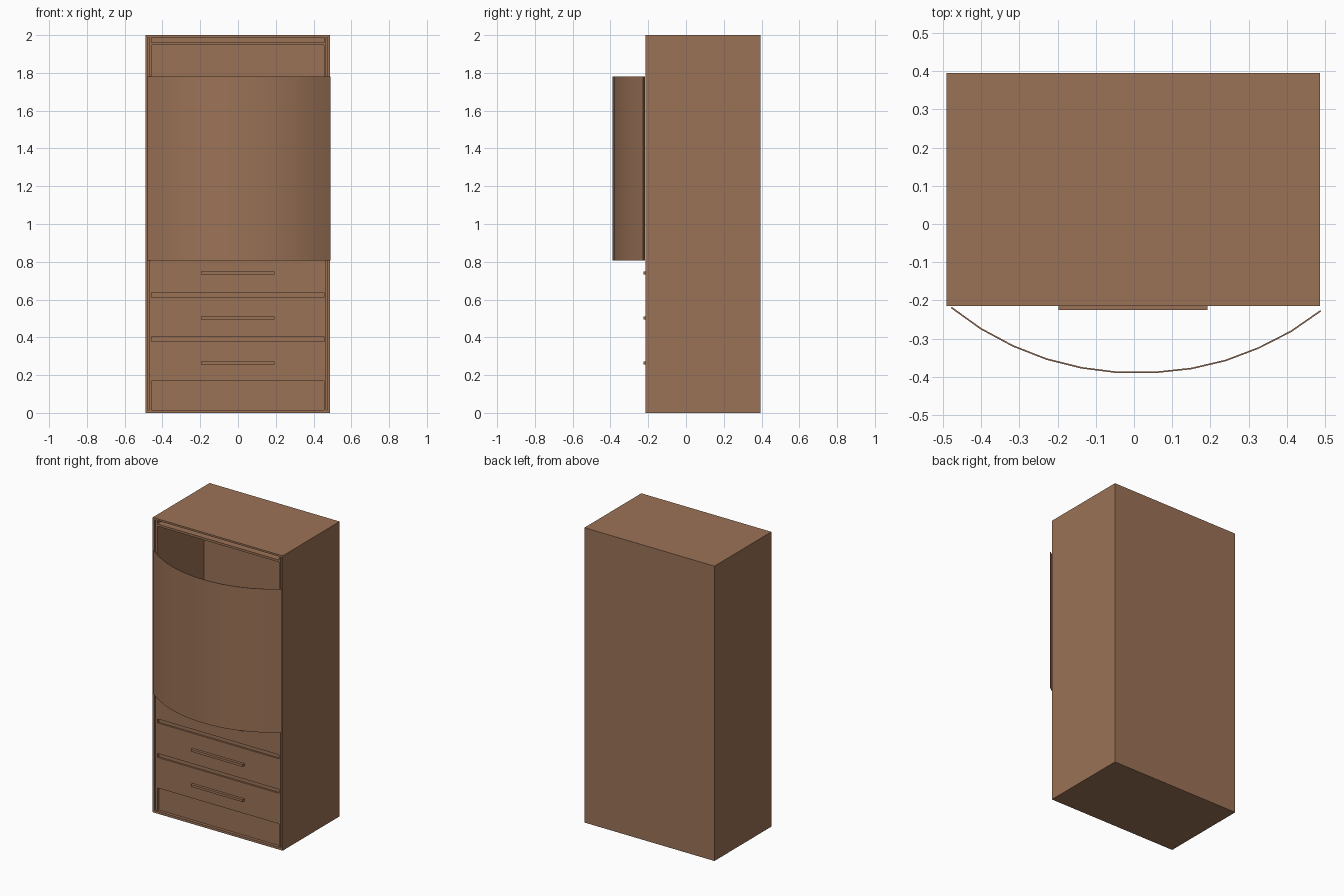
import bpy, bmesh

if "Cube" in bpy.data.objects:
    bpy.data.objects.remove(bpy.data.objects["Cube"])

wood = bpy.data.materials.new("wood")
wood.diffuse_color = (0.33, 0.17, 0.095, 1)
wood.use_nodes = True
wood.node_tree.nodes["Principled BSDF"].inputs["Base Color"].default_value = wood.diffuse_color


def finish(bm, name):
    bmesh.ops.recalc_face_normals(bm, faces=bm.faces)
    mesh = bpy.data.meshes.new(name)
    bm.to_mesh(mesh)
    bm.free()
    mesh.materials.append(wood)
    obj = bpy.data.objects.new(name, mesh)
    bpy.context.collection.objects.link(obj)
    return obj


def box(name, x0, x1, y0, y1, z0, z1):
    bm = bmesh.new()
    bmesh.ops.create_cube(bm, size=1)
    for v in bm.verts:
        v.co.x = x1 if v.co.x > 0 else x0
        v.co.y = y1 if v.co.y > 0 else y0
        v.co.z = z1 if v.co.z > 0 else z0
    return finish(bm, name)


L, R, F, B = -0.49, 0.486, -0.215, 0.395   # cabinet extents
T = 0.012                                  # outer panel thickness
IL, IR = -0.458, 0.454                     # inner width

# Outer shell, open at the front
box("left_side", L, L + T, F, B, 0, 2)
box("right_side", R - T, R, F, B, 0, 2)
box("top_panel", L + T, R - T, F, B, 2 - T, 2)
box("bottom_panel", L + T, R - T, F, B, 0, 0.016)
box("back_panel", L + T, R - T, B - T, B, 0.016, 2 - T)

# Inner lining of the upper compartment and drawer bay
LF = F + 0.004
box("left_lining", IL - 0.012, IL, LF, B - T, 0.016, 2 - T)
box("right_lining", IR, IR + 0.012, LF, B - T, 0.016, 2 - T)
box("top_lining", IL, IR, LF, B - T, 1.947, 1.962)
box("back_lining", IL, IR, 0.29, 0.30, 0.016, 1.947)

# Plinth recessed under the drawers
box("plinth", IL, IR, F + 0.02, F + 0.032, 0.016, 0.17)

# Drawers with slim bar handles, separated by rails
for i in range(3):
    z = 0.17 + 0.234 * i
    box(f"drawer_{i + 1}", IL, IR, F + 0.008, 0.29, z, z + 0.207)
    box(f"drawer_rail_{i + 1}", IL, IR, F + 0.02, 0.29, z + 0.207, z + 0.234)
    hz = 0.263 + 0.239 * i
    box(f"drawer_handle_{i + 1}", -0.197, 0.192, F - 0.010, F + 0.008, hz - 0.008, hz + 0.008)

# Thin bowed door: arc strip extruded upwards, then thickened
arc = [(-0.478, -0.218), (-0.400, -0.274), (-0.316, -0.319), (-0.229, -0.353),
       (-0.137, -0.376), (-0.043, -0.388), (0.055, -0.388), (0.149, -0.378),
       (0.239, -0.357), (0.326, -0.324), (0.410, -0.281), (0.488, -0.227)]
bm = bmesh.new()
rows = [[bm.verts.new((x, y, z)) for x, y in arc] for z in (0.806, 1.78)]
for i in range(len(arc) - 1):
    bm.faces.new((rows[0][i], rows[0][i + 1], rows[1][i + 1], rows[1][i]))
door = finish(bm, "curved_door")
solid = door.modifiers.new("thickness", 'SOLIDIFY')
solid.thickness = 0.004
solid.offset = 0
bpy.context.view_layer.objects.active = door
door.select_set(True)
bpy.ops.object.modifier_apply(modifier="thickness")
bpy.ops.object.shade_smooth_by_angle()
